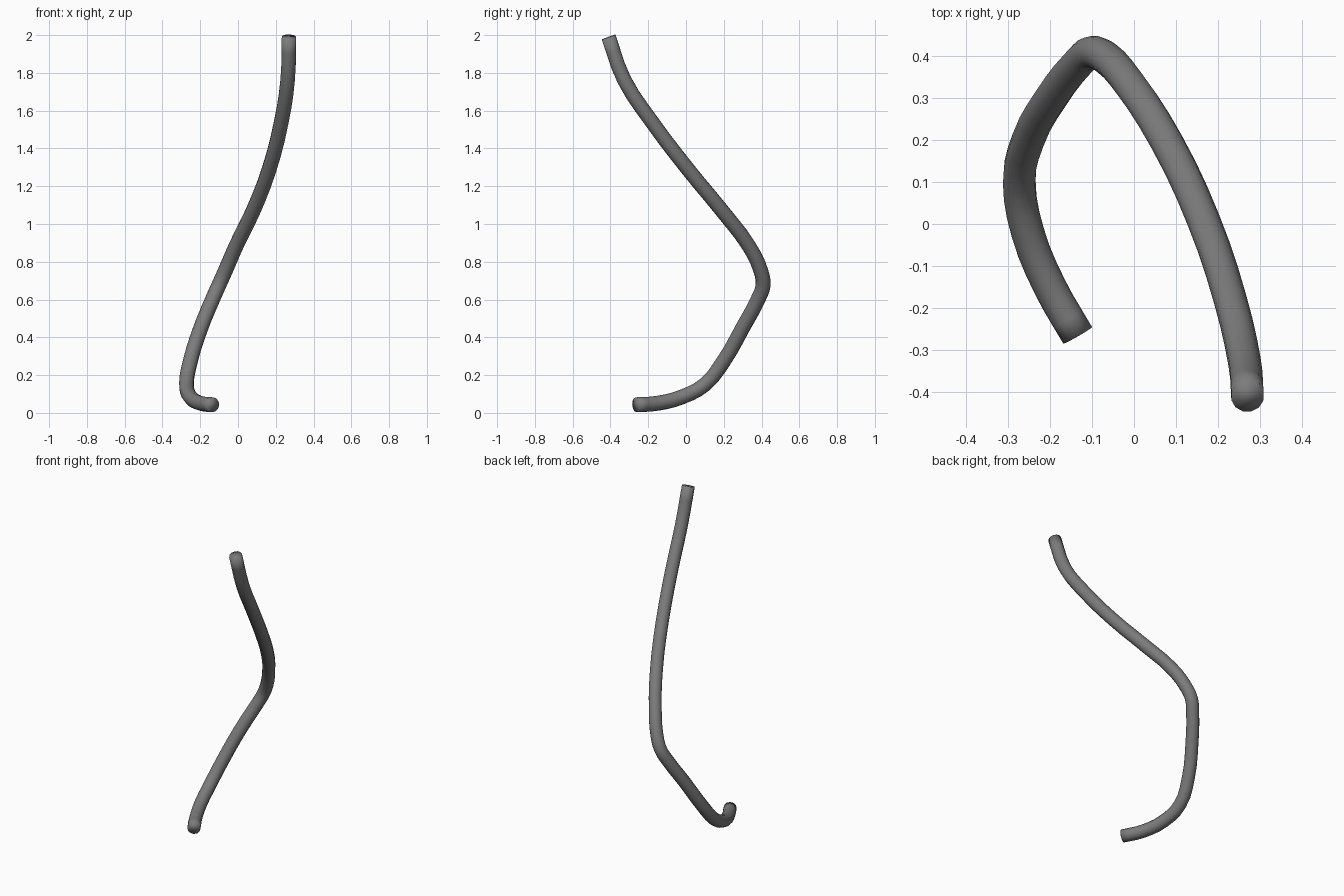
import bpy

if "Cube" in bpy.data.objects:
    bpy.data.objects.remove(bpy.data.objects["Cube"])

# Centre line of the bent rod, from the foot to the top end
path = [(-0.134, -0.265, 0.043), (-0.20, -0.15, 0.051), (-0.253, -0.02, 0.085),
        (-0.273, 0.10, 0.15), (-0.252, 0.20, 0.275), (-0.197, 0.30, 0.45),
        (-0.133, 0.383, 0.605), (-0.102, 0.408, 0.675), (-0.066, 0.395, 0.755),
        (-0.012, 0.335, 0.88), (0.078, 0.195, 1.065), (0.165, 0.01, 1.29),
        (0.229, -0.18, 1.54), (0.263, -0.328, 1.765), (0.270, -0.41, 1.99)]

# Dark grey finish
dark = bpy.data.materials.new("dark_grey")
dark.diffuse_color = (0.2, 0.2, 0.2, 1)
dark.use_nodes = True
dark.node_tree.nodes["Principled BSDF"].inputs["Base Color"].default_value = dark.diffuse_color

curve = bpy.data.curves.new("bent_rod", 'CURVE')
curve.dimensions = '3D'
curve.bevel_depth = 0.0395
curve.bevel_resolution = 4
curve.resolution_u = 3
curve.use_fill_caps = True
curve.materials.append(dark)

spline = curve.splines.new('BEZIER')
spline.bezier_points.add(len(path) - 1)
for point, co in zip(spline.bezier_points, path):
    point.co = co
    point.handle_left_type = point.handle_right_type = 'AUTO'

rod = bpy.data.objects.new("bent_rod", curve)
bpy.context.collection.objects.link(rod)

# Turn the rod into a mesh, weld the caps on and shade it smooth throughout
bpy.context.view_layer.objects.active = rod
rod.select_set(True)
bpy.ops.object.convert(target='MESH')
bpy.ops.object.mode_set(mode='EDIT')
bpy.ops.mesh.select_all(action='SELECT')
bpy.ops.mesh.remove_doubles(threshold=0.0005)
bpy.ops.mesh.normals_make_consistent(inside=False)
bpy.ops.object.mode_set(mode='OBJECT')
bpy.ops.object.shade_smooth()
